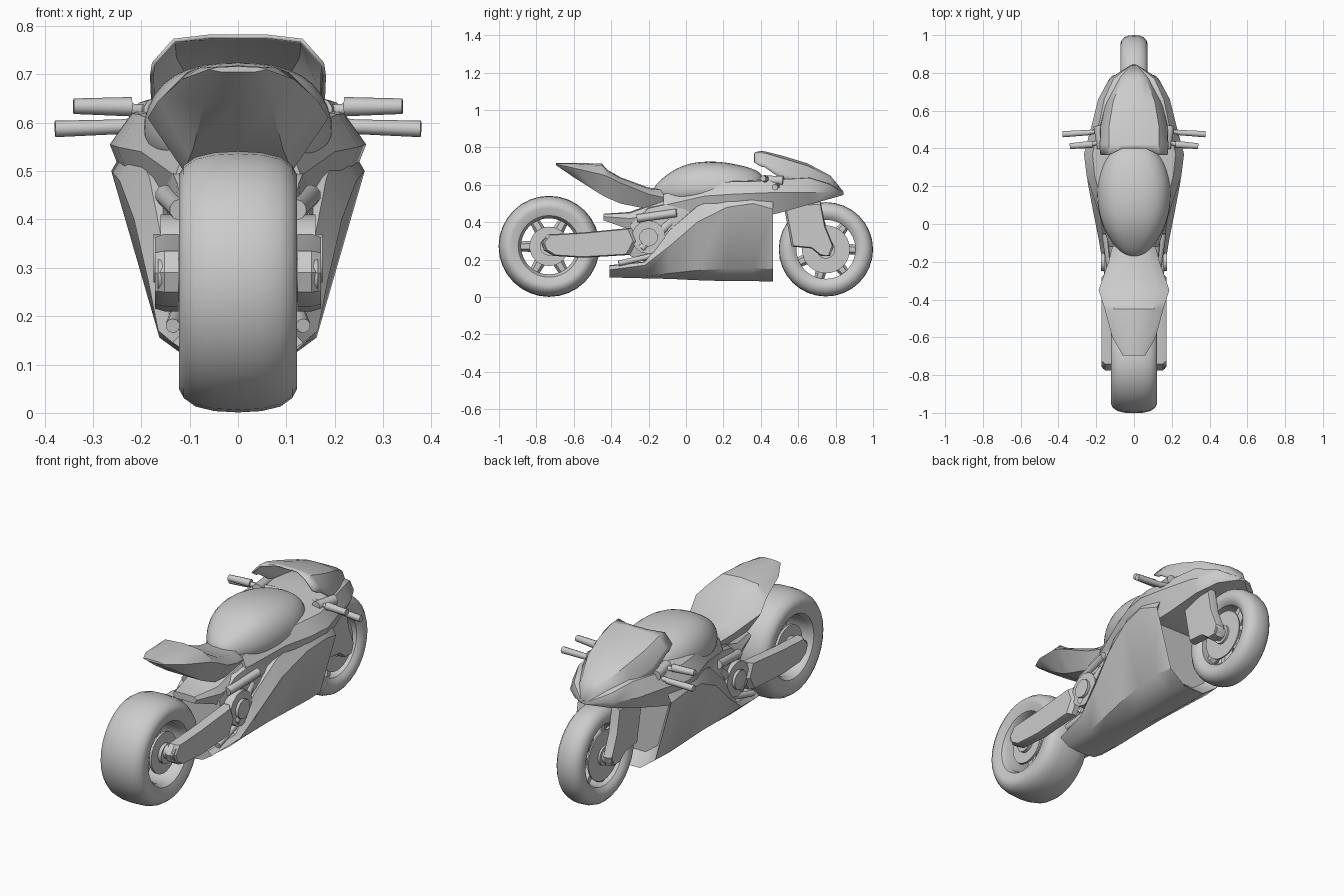
import bpy, bmesh, math
from mathutils import Vector, Matrix

cube = bpy.data.objects.get("Cube")
if cube:
    bpy.data.objects.remove(cube, do_unlink=True)

grey = bpy.data.materials.new("plain grey")
grey.use_nodes = True
GREY = (0.6, 0.6, 0.6, 1)
grey.diffuse_color = GREY
grey.node_tree.nodes["Principled BSDF"].inputs["Base Color"].default_value = GREY


def finish(name, bm, angle=38, subdivide=0, thickness=0):
    """Turn a bmesh into a smooth-shaded grey object."""
    bmesh.ops.remove_doubles(bm, verts=bm.verts, dist=0.0005)
    bmesh.ops.recalc_face_normals(bm, faces=bm.faces)
    mesh = bpy.data.meshes.new(name)
    bm.to_mesh(mesh)
    bm.free()
    mesh.materials.append(grey)
    obj = bpy.data.objects.new(name, mesh)
    bpy.context.collection.objects.link(obj)
    bpy.ops.object.select_all(action="DESELECT")
    obj.select_set(True)
    bpy.context.view_layer.objects.active = obj
    bpy.ops.object.shade_smooth_by_angle(angle=math.radians(angle))
    if thickness:
        solid = obj.modifiers.new("thickness", "SOLIDIFY")
        solid.thickness = thickness
        solid.offset = 0
    if subdivide:
        rounding = obj.modifiers.new("rounding", "SUBSURF")
        rounding.levels = rounding.render_levels = subdivide
    return obj


def skin(bm, rings, closed=True, caps=True):
    """Bridge equal-length rings of points with quads."""
    loops = [[bm.verts.new(p) for p in ring] for ring in rings]
    n = len(loops[0])
    for a, b in zip(loops, loops[1:]):
        for i in range(n if closed else n - 1):
            j = (i + 1) % n
            bm.faces.new((a[i], a[j], b[j], b[i]))
    if caps:
        bm.faces.new(loops[0])
        bm.faces.new(loops[-1])


def loft(name, rows, low=0.6, high=0.6, knee=None, **options):
    """Symmetric body; each row is y, half width, bottom, shoulder, top."""
    rings = []
    for y, w, bottom, shoulder, top in rows:
        half = [(w * low, bottom), (w, shoulder), (w * high, top - 0.15 * (top - shoulder))]
        if knee:
            half.insert(1, (w * knee[0], bottom + knee[1] * (shoulder - bottom)))
        ring = [(0, y, bottom)] + [(x, y, z) for x, z in half] + [(0, y, top)]
        rings.append(ring + [(-x, y, z) for x, z in reversed(half)])
    bm = bmesh.new()
    skin(bm, rings)
    return finish(name, bm, **options)


def plate(name, outline, inner, outer, taper=0.85):
    """Side plate from a (y, z) outline, with a slightly smaller outer face."""
    mid = sum((Vector(p) for p in outline), Vector((0, 0))) / len(outline)
    small = [mid + (Vector(p) - mid) * taper for p in outline]
    for side, sign in (("left", 1), ("right", -1)):
        bm = bmesh.new()
        edge = inner + 0.6 * (outer - inner)
        skin(bm, [[(sign * inner, y, z) for y, z in outline],
                  [(sign * edge, y, z) for y, z in outline],
                  [(sign * outer, y, z) for y, z in small]])
        finish(f"{side}_{name}", bm, 30)


def rod(bm, start, end, r1, r2=None, sides=10):
    """Tapered round bar between two points."""
    a, b = Vector(start), Vector(end)
    turn = (b - a).to_track_quat("Z", "Y").to_matrix().to_4x4()
    bmesh.ops.create_cone(bm, cap_ends=True, segments=sides, radius1=r1,
                          radius2=r1 if r2 is None else r2, depth=(b - a).length,
                          matrix=Matrix.Translation((a + b) / 2) @ turn)


def lathe(name, profile, y, z, steps=32):
    """Spin a closed (x, radius) profile around an axle."""
    bm = bmesh.new()
    rings = []
    for i in range(steps + 1):
        t = math.tau * i / steps
        rings.append([(x, y + r * math.cos(t), z + r * math.sin(t)) for x, r in profile])
    skin(bm, rings, caps=False)
    return finish(name, bm, 40)


def wheel(name, y, z, radius, width, inner, spokes, disc):
    """Tire with rounded sidewalls, brake discs, hub and spokes."""
    half = [(width * 0.7, inner), (width * 0.9, inner + 0.015), (width, radius * 0.76),
            (width, radius * 0.82), (width * 0.92, radius * 0.89),
            (width * 0.72, radius * 0.955), (width * 0.4, radius * 0.99)]
    lathe(name + "_tire", half + [(0, radius)] + [(-x, r) for x, r in reversed(half)], y, z)
    bm = bmesh.new()
    rod(bm, (-width * 0.85, y, z), (width * 0.85, y, z), 0.05, sides=16)
    for i in range(spokes):
        t = math.tau * i / spokes
        d = Vector((0, math.cos(t), math.sin(t)))
        centre = Vector((0, y, z))
        rod(bm, centre + d * 0.03, centre + d * (inner + 0.005), 0.035, 0.026, 6)
    finish(name + "_spokes", bm)
    for side, sign in (("left", 1), ("right", -1)):
        a, b = sign * width * 0.6, sign * width * 0.7
        lathe(f"{name}_{side}_disc", [(a, disc), (b, disc), (b, 0.045), (a, 0.045)], y, z)


wheel("rear_wheel", -0.732, 0.271, 0.27, 0.122, 0.15, 6, 0.105)
wheel("front_wheel", 0.748, 0.255, 0.252, 0.072, 0.158, 7, 0.128)

# Bodywork; the belly has a narrow keel and ends in a recessed front opening
loft("belly_fairing", [
    (-0.41, 0.135, 0.105, 0.145, 0.17), (-0.22, 0.165, 0.1, 0.17, 0.19),
    (-0.09, 0.185, 0.097, 0.27, 0.37), (0.06, 0.215, 0.09, 0.4, 0.5),
    (0.22, 0.245, 0.085, 0.48, 0.56), (0.36, 0.262, 0.085, 0.5, 0.58),
    (0.465, 0.24, 0.083, 0.47, 0.55), (0.4, 0.19, 0.14, 0.45, 0.52)],
    0.25, 0.85, knee=(0.62, 0.17))
loft("upper_fairing", [
    (-0.12, 0.13, 0.42, 0.49, 0.56), (0.1, 0.2, 0.4, 0.54, 0.61),
    (0.25, 0.25, 0.42, 0.55, 0.63), (0.37, 0.265, 0.42, 0.555, 0.63),
    (0.5, 0.23, 0.45, 0.56, 0.64), (0.66, 0.19, 0.495, 0.56, 0.65),
    (0.77, 0.13, 0.525, 0.56, 0.61), (0.84, 0.02, 0.545, 0.55, 0.56)], 0.8, 0.83)
loft("fuel_tank", [
    (-0.18, 0.05, 0.54, 0.56, 0.59), (-0.08, 0.14, 0.5, 0.59, 0.68),
    (0.02, 0.19, 0.5, 0.61, 0.725), (0.15, 0.212, 0.5, 0.61, 0.735),
    (0.28, 0.2, 0.5, 0.61, 0.715), (0.43, 0.12, 0.53, 0.6, 0.67)],
    0.9, 0.7, subdivide=2, angle=180)
loft("seat", [
    (-0.06, 0.1, 0.46, 0.52, 0.575), (-0.2, 0.135, 0.47, 0.55, 0.585),
    (-0.35, 0.187, 0.5, 0.61, 0.64), (-0.42, 0.165, 0.53, 0.645, 0.68),
    (-0.45, 0.155, 0.545, 0.655, 0.713), (-0.6, 0.115, 0.64, 0.69, 0.718),
    (-0.695, 0.06, 0.705, 0.71, 0.716)], 0.6, 0.68)

# Hollow windscreen shell that arches back from the nose
bm = bmesh.new()
arches = []
for y, w, top, edge in [(0.84, 0.015, 0.56, 0.545), (0.77, 0.08, 0.645, 0.565),
                        (0.65, 0.145, 0.71, 0.59), (0.52, 0.175, 0.75, 0.625),
                        (0.42, 0.178, 0.775, 0.695)]:
    drop = top - edge
    half = [(w, edge), (w * 0.98, edge + drop * 0.3), (w * 0.74, top - drop * 0.1), (w * 0.34, top)]
    arches.append([(x, y, z) for x, z in half] + [(0, y, top)]
                  + [(-x, y, z) for x, z in reversed(half)])
# Rear edge runs back into two wings beside a centre plate
arches.append([(x, y - (0.055 if i in (1, 2, 6, 7) else 0.02), z + 0.003)
               for i, (x, y, z) in enumerate(arches[-1])])
skin(bm, arches, closed=False, caps=False)
finish("windscreen", bm, thickness=0.008)

# Engine, frame and suspension
loft("engine_block", [
    (-0.3, 0.115, 0.22, 0.3, 0.4), (-0.2, 0.14, 0.18, 0.33, 0.5),
    (0, 0.16, 0.22, 0.4, 0.54), (0.3, 0.16, 0.26, 0.42, 0.54)], 0.75, 0.9)
loft("frame_link", [(-0.44, 0.07, 0.41, 0.43, 0.445), (-0.3, 0.11, 0.36, 0.42, 0.455),
                    (-0.1, 0.135, 0.36, 0.45, 0.53)], 0.8, 0.8)
bm = bmesh.new()
rod(bm, (-0.16, -0.2, 0.32), (0.16, -0.2, 0.32), 0.09, sides=14)
rod(bm, (-0.175, -0.2, 0.32), (0.175, -0.2, 0.32), 0.05)
for s in (1, -1):
    rod(bm, (s * 0.12, -0.26, 0.42), (s * 0.15, -0.05, 0.45), 0.022)
    rod(bm, (s * 0.12, -0.18, 0.22), (s * 0.135, -0.36, 0.18), 0.015)
    rod(bm, (s * 0.13, -0.08, 0.4), (s * 0.145, -0.24, 0.26), 0.025)
finish("engine_covers", bm)

plate("swingarm", [(-0.76, 0.25), (-0.775, 0.29), (-0.74, 0.335), (-0.55, 0.345), (-0.29, 0.37),
                   (-0.26, 0.3), (-0.3, 0.225), (-0.55, 0.21), (-0.71, 0.22)], 0.123, 0.172, 0.92)
plate("fork_cover", [(0.52, 0.5), (0.72, 0.51), (0.745, 0.38), (0.79, 0.27), (0.77, 0.22),
                     (0.72, 0.22), (0.67, 0.26), (0.565, 0.27)], 0.076, 0.12, 0.92)

bm = bmesh.new()
for y, z, reach in ((-0.732, 0.285, 0.165), (0.748, 0.255, 0.115)):
    rod(bm, (-reach, y, z), (reach, y, z), 0.035, sides=12)
finish("axles", bm)

# Handlebars: grip with a lever behind it on each side
for side, s in (("left", 1), ("right", -1)):
    bm = bmesh.new()
    rod(bm, (s * 0.1, 0.5, 0.61), (s * 0.24, 0.485, 0.595), 0.012)
    rod(bm, (s * 0.23, 0.485, 0.592), (s * 0.378, 0.475, 0.587), 0.015, 0.017)
    rod(bm, (s * 0.1, 0.46, 0.62), (s * 0.23, 0.42, 0.628), 0.012)
    rod(bm, (s * 0.22, 0.422, 0.633), (s * 0.34, 0.412, 0.634), 0.02, 0.016)
    rod(bm, (s * 0.17, 0.4, 0.625), (s * 0.19, 0.52, 0.62), 0.026)
    finish(f"{side}_handlebar", bm)
